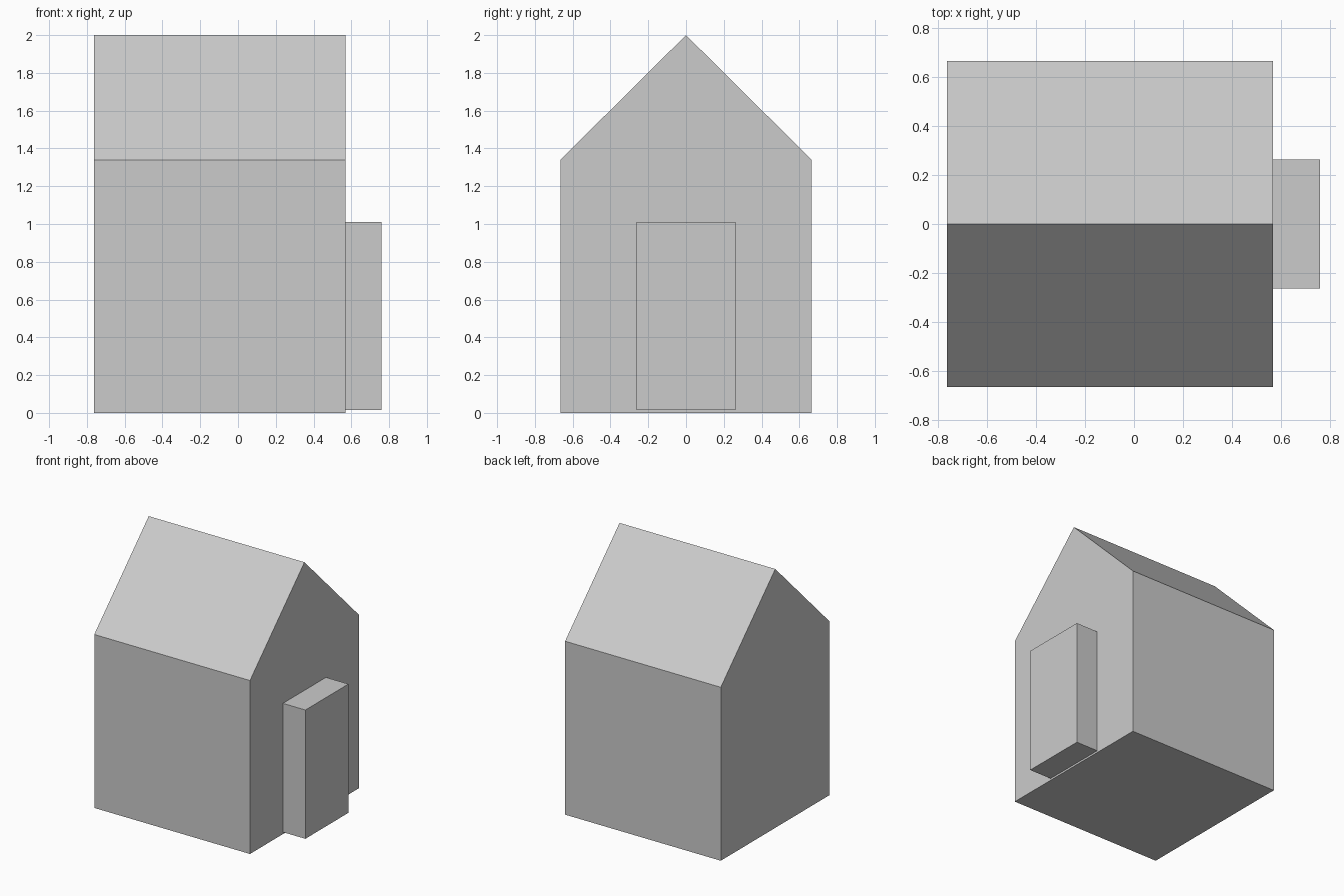
import bpy
import bmesh

cube = bpy.data.objects.get("Cube")
if cube:
    bpy.data.objects.remove(cube, do_unlink=True)

# One plain grey for everything
COLOUR = (0.6, 0.6, 0.6, 1)
grey = bpy.data.materials.new("plain grey")
grey.use_nodes = True
grey.diffuse_color = COLOUR
grey.node_tree.nodes["Principled BSDF"].inputs["Base Color"].default_value = COLOUR


def extrude_profile(name, profile, x0, x1):
    """Extrude a closed (y, z) profile along x from x0 to x1."""
    bm = bmesh.new()
    face = bm.faces.new([bm.verts.new((x0, y, z)) for y, z in profile])
    moved = bmesh.ops.extrude_face_region(bm, geom=[face], use_keep_orig=True)["geom"]
    verts = [v for v in moved if isinstance(v, bmesh.types.BMVert)]
    bmesh.ops.translate(bm, verts=verts, vec=(x1 - x0, 0, 0))
    bmesh.ops.recalc_face_normals(bm, faces=bm.faces)
    mesh = bpy.data.meshes.new(name)
    bm.to_mesh(mesh)
    bm.free()
    mesh.materials.append(grey)
    obj = bpy.data.objects.new(name, mesh)
    bpy.context.collection.objects.link(obj)
    return obj


# House body with gabled roof
half, eave, ridge = 0.665, 1.34, 2.0
extrude_profile("house_body",
                [(-half, 0), (half, 0), (half, eave), (0, ridge), (-half, eave)],
                -0.763, 0.568)

# Door block standing out of the gable end
door, low, high = 0.263, 0.015, 1.01
extrude_profile("door",
                [(-door, low), (door, low), (door, high), (-door, high)],
                0.568, 0.76)
